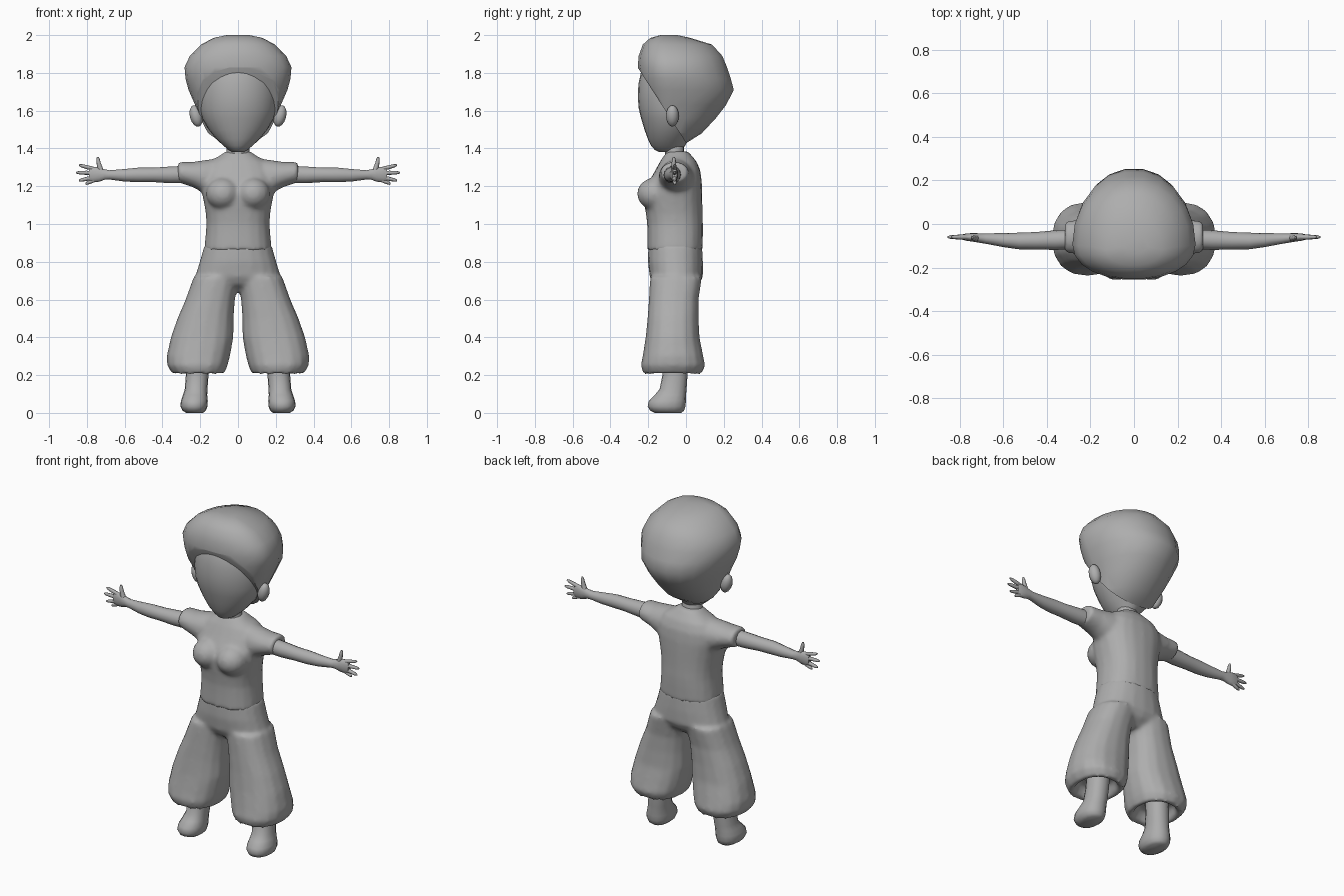
import bpy, bmesh, math
from mathutils import Matrix, Vector

grey = bpy.data.materials.new("plain grey")
grey.diffuse_color = (0.42, 0.42, 0.42, 1)


def power(v, p):
    return math.copysign(abs(v) ** p, v)


def skin(bm, rings):
    """Bridge a list of point rings and cap both ends."""
    loops = [[bm.verts.new(p) for p in ring] for ring in rings]
    n = len(loops[0])
    for a, b in zip(loops, loops[1:]):
        for i in range(n):
            j = (i + 1) % n
            bm.faces.new((a[i], a[j], b[j], b[i]))
    bm.faces.new(loops[0][::-1])
    bm.faces.new(loops[-1])


def upright(bm, rows, n=20, p=1.0, wide=0.5):
    """Rows of (z, centre x, half width, front y, back y); wide = where the ring is widest."""
    rings = []
    for z, cx, rx, yf, yb in rows:
        cy = yf + wide * (yb - yf)
        ring = []
        for i in range(n):
            t = 2 * math.pi * i / n
            c, s = power(math.cos(t), p), power(math.sin(t), p)
            ring.append((cx + rx * c, cy + s * (yb - cy if s > 0 else cy - yf), z))
        rings.append(ring)
    skin(bm, rings)


def sideways(bm, rows, n=14):
    """Rows of (x, centre y, radius y, centre z, radius z)."""
    skin(bm, [[(x, y + ry * math.cos(2 * math.pi * i / n), z + rz * math.sin(2 * math.pi * i / n))
               for i in range(n)] for x, y, ry, z, rz in rows])


def finish(bm, name, mirror=False, blend=0, angle=50):
    bmesh.ops.recalc_face_normals(bm, faces=bm.faces)
    mesh = bpy.data.meshes.new(name)
    bm.to_mesh(mesh)
    bm.free()
    mesh.materials.append(grey)
    ob = bpy.data.objects.new(name, mesh)
    bpy.context.collection.objects.link(ob)
    bpy.ops.object.select_all(action='DESELECT')
    ob.select_set(True)
    bpy.context.view_layer.objects.active = ob
    bpy.ops.object.shade_smooth_by_angle(angle=math.radians(angle))
    if mirror:
        ob.modifiers.new("mirror", 'MIRROR').use_mirror_merge = False
    if blend:  # melt overlapping volumes into one soft cloth surface
        rm = ob.modifiers.new("remesh", 'REMESH')
        rm.mode, rm.voxel_size, rm.use_smooth_shade = 'VOXEL', blend, True
        sm = ob.modifiers.new("smooth", 'SMOOTH')
        sm.factor, sm.iterations = 0.5, 6
    return ob


# shirt: torso, bust and short sleeves
bm = bmesh.new()
upright(bm, [(0.86, 0, .18, -.205, .088), (0.95, 0, .171, -.205, .09), (1.0, 0, .167, -.206, .09),
             (1.05, 0, .17, -.212, .088), (1.1, 0, .178, -.22, .087), (1.16, 0, .19, -.222, .086),
             (1.22, 0, .2, -.2, .084), (1.28, 0, .19, -.165, .077), (1.33, 0, .155, -.138, .057),
             (1.36, 0, .1, -.118, .032), (1.385, 0, .065, -.1, .01)], p=.85)
for s in (-1, 1):
    bmesh.ops.create_uvsphere(bm, u_segments=16, v_segments=10, radius=1,
                              matrix=Matrix.Translation((s * .08, -.165, 1.16)) @ Matrix.Diagonal((.09, .095, .085, 1)))
    sideways(bm, [(s * x, y, ry, z, rz) for x, y, ry, z, rz in
                  [(.1, -.045, .09, 1.25, .1), (.18, -.055, .09, 1.25, .088), (.24, -.06, .082, 1.262, .067),
                   (.3, -.06, .074, 1.272, .057), (.318, -.06, .07, 1.272, .054)]], 20)
finish(bm, "shirt", blend=.012)

# trousers: hips and two wide legs with a hollow hem
bm = bmesh.new()
upright(bm, [(.64, 0, .1, -.11, .02), (.68, 0, .19, -.17, .07), (.72, 0, .228, -.192, .09),
             (.8, 0, .203, -.202, .09), (.89, 0, .178, -.2, .085)], p=.9)
for s in (-1, 1):
    upright(bm, [(z, s * cx, rx, yf, yb) for z, cx, rx, yf, yb in
                 [(.27, .215, .09, -.17, .03), (.215, .21, .11, -.195, .05), (.203, .21, .135, -.225, .08),
                  (.25, .215, .16, -.24, .102), (.3, .21, .168, -.23, .092), (.4, .19, .166, -.214, .072),
                  (.5, .172, .149, -.204, .067), (.6, .147, .131, -.197, .067), (.72, .115, .12, -.19, .085)]],
            n=16, p=.85)
finish(bm, "trousers", blend=.012)

# feet with lower legs
bm = bmesh.new()
upright(bm, [(0, .23, .045, -.165, -.025), (.012, .232, .062, -.19, -.01), (.035, .233, .072, -.203, -.003),
             (.065, .231, .071, -.196, 0), (.095, .227, .064, -.165, 0), (.125, .222, .06, -.14, .003),
             (.2, .216, .06, -.125, .008), (.3, .21, .06, -.12, .01)], n=16, p=.9)
finish(bm, "foot", mirror=True)

# arms and palms
bm = bmesh.new()
sideways(bm, [(.28, -.07, .045, 1.262, .047), (.36, -.074, .045, 1.26, .045), (.45, -.077, .04, 1.26, .039),
              (.53, -.078, .038, 1.26, .039), (.6, -.074, .032, 1.258, .034), (.68, -.067, .024, 1.26, .025),
              (.705, -.065, .022, 1.262, .028), (.735, -.062, .02, 1.262, .039), (.77, -.06, .017, 1.262, .042),
              (.79, -.06, .012, 1.262, .034)])
finish(bm, "arm", mirror=True)

# fingers: base height, tip x, tip height
for label, z0, x1, z1 in (("index", 1.288, .842, 1.312), ("middle", 1.27, .857, 1.272),
                          ("ring", 1.25, .843, 1.23), ("little", 1.236, .808, 1.213)):
    bm = bmesh.new()
    sideways(bm, [(.75 + (x1 - .75) * t, -.06, r, z0 + (z1 - z0) * t, r)
                  for t, r in ((0, .011), (.5, .011), (.85, .009), (1, .004))], 8)
    finish(bm, label + "_finger", mirror=True)
bm = bmesh.new()
upright(bm, [(1.26, .712, .018, -.08, -.045), (1.295, .73, .015, -.078, -.05), (1.325, .738, .011, -.076, -.053),
             (1.345, .741, .009, -.073, -.055), (1.356, .742, .004, -.068, -.06)], n=8)
finish(bm, "thumb", mirror=True)

# neck
bm = bmesh.new()
upright(bm, [(1.33, 0, .072, -.12, .015), (1.37, 0, .062, -.11, -.01), (1.46, 0, .06, -.11, -.01)], n=16)
finish(bm, "neck")

# head with a smooth, blank face
bm = bmesh.new()
upright(bm, [(1.38, 0, .03, -.14, -.05), (1.392, 0, .05, -.165, -.02), (1.415, 0, .078, -.185, -.005),
             (1.45, 0, .115, -.202, .015), (1.5, 0, .155, -.22, .06), (1.56, 0, .19, -.238, .1),
             (1.61, 0, .206, -.25, .13), (1.67, 0, .213, -.255, .15), (1.74, 0, .212, -.252, .15),
             (1.82, 0, .19, -.235, .15), (1.88, 0, .13, -.2, .1)], n=28)
finish(bm, "head")

# ears
bm = bmesh.new()
bmesh.ops.create_uvsphere(bm, u_segments=12, v_segments=8, radius=1,
                          matrix=Matrix.Translation((.222, -.072, 1.572)) @ Matrix.Rotation(.25, 4, 'Y')
                          @ Matrix.Diagonal((.033, .034, .058, 1)))
finish(bm, "ear", mirror=True)

# hair: egg-shaped cap, cut along a slanted hairline from forehead to nape
bm = bmesh.new()
upright(bm, [(1.41, 0, .09, -.1, -.03), (1.43, 0, .12, -.12, .005), (1.48, 0, .165, -.18, .085),
             (1.56, 0, .2, -.2, .16), (1.63, 0, .227, -.22, .215), (1.71, 0, .262, -.245, .256),
             (1.77, 0, .278, -.252, .24), (1.83, 0, .283, -.257, .22), (1.89, 0, .255, -.252, .195),
             (1.95, 0, .195, -.23, .14), (1.985, 0, .13, -.19, .025), (2.0, 0, .06, -.135, -.045)],
        n=22, p=.95, wide=.34)
cut = bmesh.ops.bisect_plane(bm, geom=bm.verts[:] + bm.edges[:] + bm.faces[:], plane_co=(0, -.125, 1.625),
                             plane_no=Vector((0, .39, .25)).normalized(), clear_inner=True)
bmesh.ops.holes_fill(bm, edges=[e for e in bm.edges if e.is_boundary], sides=0)
finish(bm, "hair")
